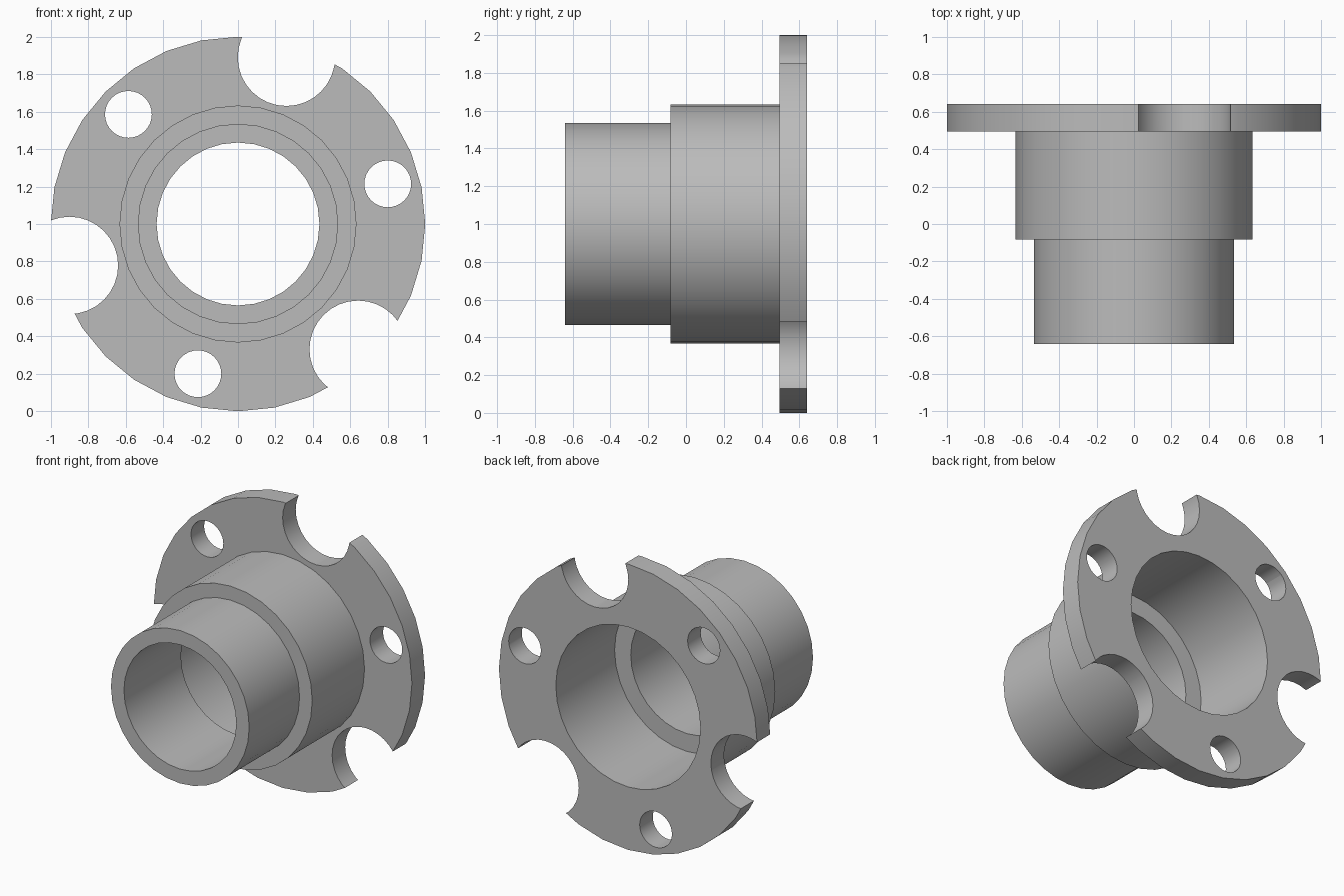
import bpy, bmesh
from math import radians, cos, sin, tau
from mathutils import Vector, Matrix

default = bpy.data.objects.get("Cube")
if default:
    bpy.data.objects.remove(default, do_unlink=True)

SEGMENTS = 32
AXIS_Z = 1.0

steel = bpy.data.materials.new("grey metal")
steel.use_nodes = True
GREY = (0.5, 0.5, 0.5, 1)
steel.diffuse_color = GREY
steel.node_tree.nodes["Principled BSDF"].inputs["Base Color"].default_value = GREY


def add_object(name, bm):
    bmesh.ops.recalc_face_normals(bm, faces=bm.faces)
    mesh = bpy.data.meshes.new(name)
    bm.to_mesh(mesh)
    bm.free()
    mesh.materials.append(steel)
    obj = bpy.data.objects.new(name, mesh)
    bpy.context.collection.objects.link(obj)
    return obj


def lathe(name, profile):
    """Revolve a closed (radius, y) outline around the horizontal y axis."""
    bm = bmesh.new()
    verts = [bm.verts.new((r, y, AXIS_Z)) for r, y in profile]
    edges = [bm.edges.new((v, verts[i - 1])) for i, v in enumerate(verts)]
    bmesh.ops.spin(bm, geom=verts + edges, cent=(0, 0, AXIS_Z), axis=(0, 1, 0),
                   angle=tau, steps=SEGMENTS, use_duplicate=False)
    bmesh.ops.remove_doubles(bm, verts=bm.verts, dist=0.0001)
    return add_object(name, bm)


def cut_hole(target, angle, distance, radius):
    """Drill a round hole through the flange at a polar position."""
    a = radians(angle)
    centre = Vector((distance * cos(a), 0.57, AXIS_Z + distance * sin(a)))
    bm = bmesh.new()
    bmesh.ops.create_cone(bm, cap_ends=True, segments=SEGMENTS, radius1=radius,
                          radius2=radius, depth=0.5,
                          matrix=Matrix.Translation(centre) @ Matrix.Rotation(radians(90), 4, 'X'))
    cutter = add_object("hole_cutter", bm)
    cutter.hide_render = True
    mod = target.modifiers.new("hole", 'BOOLEAN')
    mod.operation = 'DIFFERENCE'
    mod.solver = 'EXACT'
    mod.object = cutter
    bpy.ops.object.modifier_apply(modifier=mod.name)
    bpy.data.objects.remove(cutter, do_unlink=True)


# Stepped sleeve with its flange and counterbore
hub = lathe("flanged_hub", [
    (0.435, -0.64), (0.535, -0.64), (0.535, -0.083), (0.633, -0.083),
    (0.633, 0.495), (1.0, 0.495), (1.0, 0.64),
    (0.56, 0.64), (0.56, -0.01), (0.435, -0.01)])
bpy.context.view_layer.objects.active = hub
hub.select_set(True)

# Three bolt holes and three open rim notches
for turn in (0, 120, 240):
    cut_hole(hub, 15 + turn, 0.828, 0.125)
    cut_hole(hub, 73.8 + turn, 0.927, 0.26)

bpy.ops.object.shade_smooth_by_angle(angle=radians(30))
